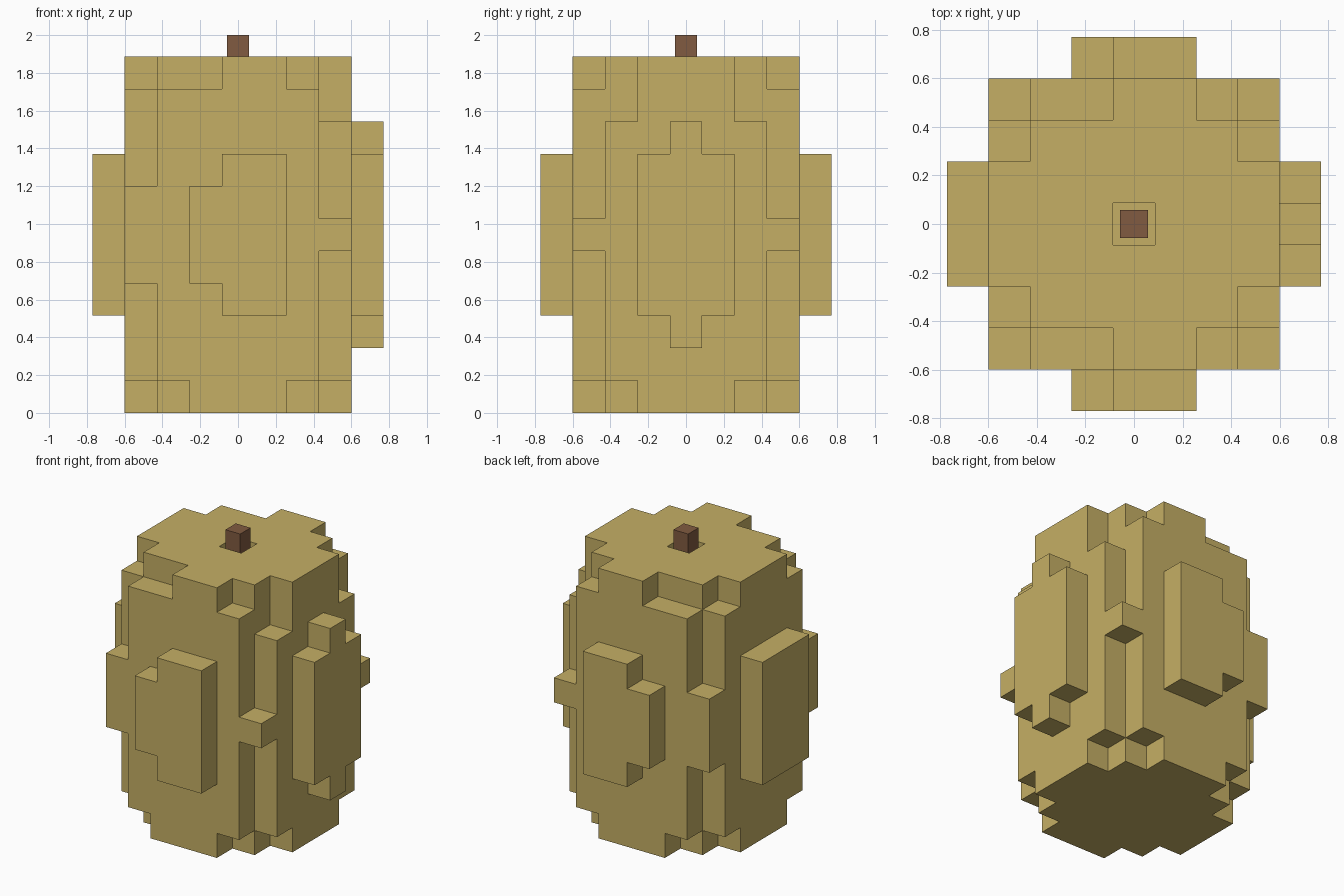
import bpy, bmesh
from mathutils import Vector

if "Cube" in bpy.data.objects:
    bpy.data.objects.remove(bpy.data.objects["Cube"])

V = 12 / 70  # block size


def block(i0, i1, j0, j1, k0, k1):
    return {(i, j, k) for i in range(i0, i1 + 1)
            for j in range(j0, j1 + 1) for k in range(k0, k1 + 1)}


def material(name, rgb):
    m = bpy.data.materials.new(name)
    m.diffuse_color = (*rgb, 1)
    m.use_nodes = True
    m.node_tree.nodes["Principled BSDF"].inputs["Base Color"].default_value = m.diffuse_color
    return m


def link(name, bm, mat):
    mesh = bpy.data.meshes.new(name)
    bm.to_mesh(mesh)
    bm.free()
    mesh.materials.append(mat)
    ob = bpy.data.objects.new(name, mesh)
    bpy.context.collection.objects.link(ob)
    return ob


def voxel_object(name, cells, mat):
    """Outer skin of a set of blocks, with flat areas merged."""
    bm = bmesh.new()
    for c in cells:
        for axis in range(3):
            for s in (-1, 1):
                n = list(c)
                n[axis] += s
                if tuple(n) in cells:
                    continue
                a, b = (axis + 1) % 3, (axis + 2) % 3
                quad = []
                for u, w in ((-1, -1), (1, -1), (1, 1), (-1, 1)):
                    p = Vector((c[0], c[1], c[2] + 0.5))
                    p[axis] += s * 0.5
                    p[a] += u * 0.5
                    p[b] += w * 0.5
                    quad.append(bm.verts.new(p * V))
                bm.faces.new(quad if s > 0 else quad[::-1])
    bmesh.ops.remove_doubles(bm, verts=bm.verts, dist=0.001)
    bmesh.ops.dissolve_limit(bm, angle_limit=0.01, verts=bm.verts, edges=bm.edges)
    return link(name, bm, mat)


tan = material("tan_rind", (0.56, 0.43, 0.13))
brown = material("brown_stem", (0.22, 0.105, 0.052))

# Main body with notched corners, front and back alike
body = block(-3, 3, -3, 3, 0, 10)
for s in (-1, 1):
    for cut in (
        # left corner: post in the middle, stepped rim and foot
        block(-3, -3, 3, 3, 0, 3), block(-3, -3, 3, 3, 7, 10),
        block(-2, -1, 3, 3, 10, 10), block(-3, -3, 2, 2, 10, 10),
        block(-2, -2, 3, 3, 0, 0), block(-3, -3, 2, 2, 0, 0),
        # right corner: single block in the middle, deeper rim
        block(3, 3, 3, 3, 0, 4), block(3, 3, 3, 3, 6, 10),
        block(2, 2, 3, 3, 10, 10), block(3, 3, 2, 2, 9, 10),
        block(2, 2, 3, 3, 0, 0), block(3, 3, 2, 2, 0, 0),
    ):
        body -= {(i, j * s, k) for i, j, k in cut}

# Raised plates on the four sides
for j in (-4, 4):
    body |= block(0, 1, j, j, 3, 7) | block(-1, -1, j, j, 4, 6)
body |= block(-4, -4, -1, 1, 3, 7)
body |= block(4, 4, -1, 1, 3, 7) | block(4, 4, 0, 0, 2, 8)

# Stem socket
body -= {(0, 0, 10)}
voxel_object("gourd_body", body, tan)

# Stem
bm = bmesh.new()
bmesh.ops.create_cube(bm, size=1)
w, z0, z1 = V * 2 / 3, 10 * V, 2.0
for v in bm.verts:
    v.co = (v.co.x * w, v.co.y * w, z0 + (v.co.z + 0.5) * (z1 - z0))
link("stem", bm, brown)
